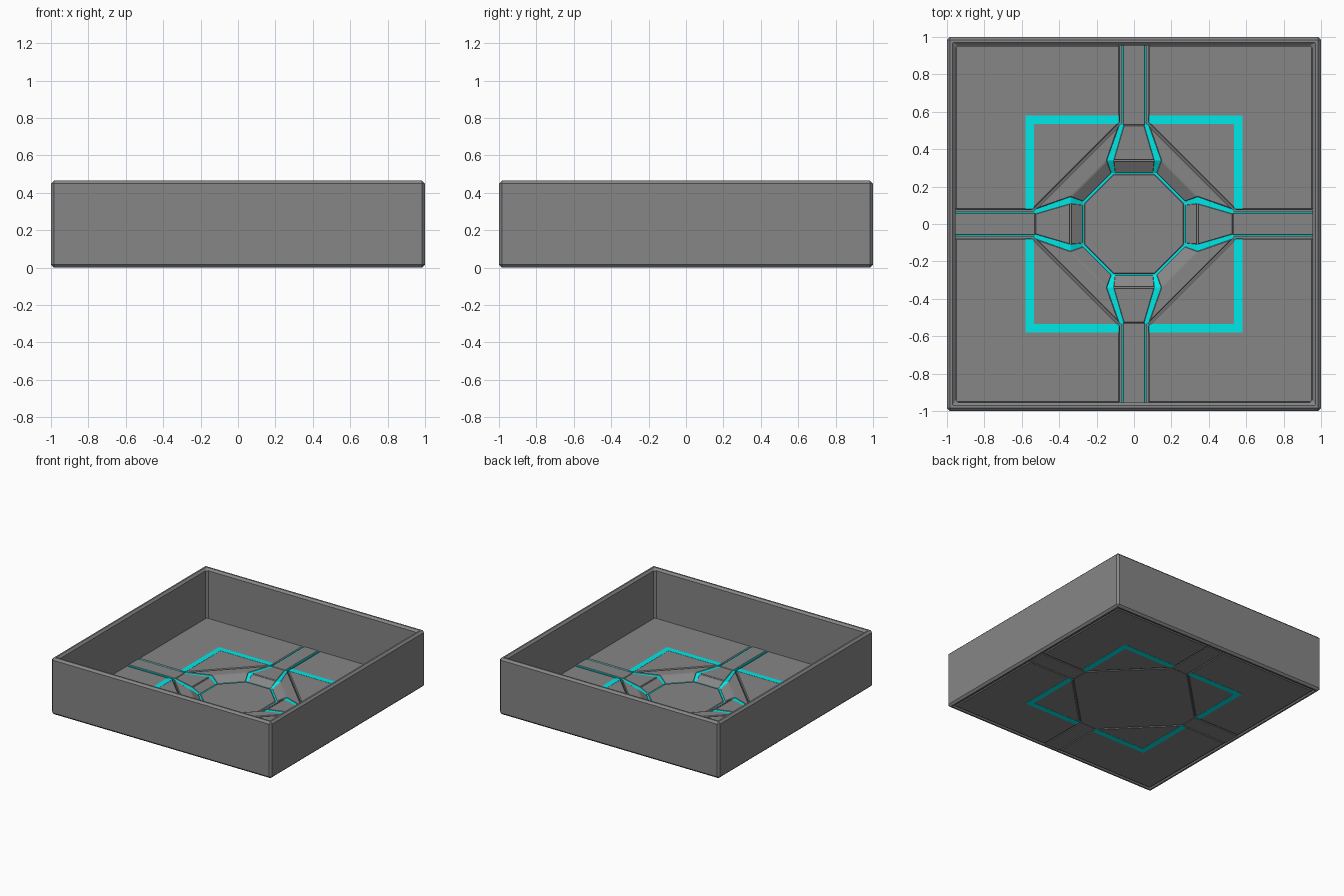
import bpy, bmesh
from math import pi, cos, sin

if "Cube" in bpy.data.objects:
    bpy.data.objects.remove(bpy.data.objects["Cube"])

cyan = bpy.data.materials.new("cyan_trim")
cyan.diffuse_color = (0.0, 0.81, 0.81, 1)
cyan.use_nodes = True
cyan.node_tree.nodes["Principled BSDF"].inputs["Base Color"].default_value = cyan.diffuse_color
grey = bpy.data.materials.new("dark_grey")
grey.diffuse_color = (0.24, 0.24, 0.24, 1)
grey.use_nodes = True
grey.node_tree.nodes["Principled BSDF"].inputs["Base Color"].default_value = grey.diffuse_color


def finish(name, bm, bevel=0.0, mat=grey, turn=0):
    bmesh.ops.recalc_face_normals(bm, faces=bm.faces)
    me = bpy.data.meshes.new(name)
    bm.to_mesh(me)
    bm.free()
    ob = bpy.data.objects.new(name, me)
    bpy.context.collection.objects.link(ob)
    ob.rotation_euler.z = turn * pi / 2
    me.materials.append(mat)
    if bevel:
        m = ob.modifiers.new("edge", "BEVEL")
        m.width, m.segments, m.limit_method = bevel, 1, "ANGLE"
        m.angle_limit = 0.5
    return ob


def prism(name, pts, z0, z1, **kw):
    bm = bmesh.new()
    lo = [bm.verts.new((x, y, z0)) for x, y in pts]
    hi = [bm.verts.new((x, y, z1)) for x, y in pts]
    bm.faces.new(lo)
    bm.faces.new(hi)
    for i in range(len(pts)):
        j = (i + 1) % len(pts)
        bm.faces.new((lo[i], lo[j], hi[j], hi[i]))
    return finish(name, bm, **kw)


def ramp(name, rows, z0, **kw):
    """Solid strip: each row is a left and a right top point, flat underneath at z0."""
    bm = bmesh.new()
    secs = []
    for p, q in rows:
        secs.append([bm.verts.new(v) for v in (p, q, (q[0], q[1], z0), (p[0], p[1], z0))])
    for a, b in zip(secs, secs[1:]):
        for i in range(4):
            j = (i + 1) % 4
            bm.faces.new((a[i], a[j], b[j], b[i]))
    bm.faces.new(secs[0])
    bm.faces.new(secs[-1])
    return finish(name, bm, **kw)


def square(h):
    return [(-h, -h), (h, -h), (h, h), (-h, h)]


def octagon(apothem):
    r = apothem / cos(pi / 8)
    return [(r * cos(pi / 8 + i * pi / 4), r * sin(pi / 8 + i * pi / 4)) for i in range(8)]


# Surrounding wall
bm = bmesh.new()
rings = [[bm.verts.new((x, y, z)) for x, y in square(h)]
         for h, z in ((1.0, 0.0), (1.0, 0.465), (0.955, 0.465), (0.955, 0.0))]
for k in range(4):
    a, b = rings[k], rings[(k + 1) % 4]
    for i in range(4):
        j = (i + 1) % 4
        bm.faces.new((a[i], a[j], b[j], b[i]))
finish("outer_wall", bm, bevel=0.016)

# Thin plate closing the gaps, and the underside of the centre
prism("base_plate", square(0.96), 0.009, 0.014)
prism("centre_underside",
      [(0.07, 0.537), (0.537, 0.07), (0.537, -0.07), (0.07, -0.537),
       (-0.07, -0.537), (-0.537, -0.07), (-0.537, 0.07), (-0.07, 0.537)], 0.002, 0.012, bevel=0.003)

# Sunken octagonal floor with a cyan edge
prism("pit_edge", octagon(0.28), 0.010, 0.017, mat=cyan)
prism("pit_floor", octagon(0.267), 0.010, 0.022, bevel=0.006)

TOP = 0.060
for t in range(4):
    # Corner floor panel and its inlaid L-shaped stripe
    prism("floor_panel", [(0.076, 0.957), (0.957, 0.957), (0.957, 0.076), (0.541, 0.076), (0.076, 0.541)],
          0.002, TOP, bevel=0.007, turn=t)
    a, b, c = 0.534, 0.58, 0.080
    prism("floor_stripe", [(c, a), (a, a), (a, c), (b, c), (b, b), (c, b)],
          0.0005, TOP + 0.0015, mat=cyan, turn=t)
    # Walkway from wall to centre, with a wider flush underside
    prism("walkway", [(-0.058, 0.53), (0.058, 0.53), (0.058, 0.957), (-0.058, 0.957)],
          0.010, TOP, bevel=0.003, turn=t)
    prism("walkway_underside", [(-0.07, 0.537), (0.07, 0.537), (0.07, 0.957), (-0.07, 0.957)],
          0.002, 0.012, turn=t)
    # Arm: tapered tread, then a step sloping into the pit
    ramp("arm_tread", [((-0.056, 0.53, TOP), (0.056, 0.53, TOP)),
                       ((-0.111, 0.341, TOP), (0.111, 0.341, TOP))], 0.010, bevel=0.005, turn=t)
    ramp("arm_step", [((-0.111, 0.338, TOP), (0.111, 0.338, TOP)),
                      ((-0.106, 0.275, 0.021), (0.106, 0.275, 0.021))], 0.010, bevel=0.005, turn=t)
    # Diagonal bank between two arms
    ramp("diagonal_bank", [((0.077, 0.53, TOP), (0.53, 0.077, TOP)),
                           ((0.143, 0.34, TOP), (0.34, 0.143, TOP)),
                           ((0.119, 0.275, 0.021), (0.275, 0.119, 0.021))], 0.010, bevel=0.006, turn=t)
    # Cyan strips on both sides of walkway and arm
    for s in (-1, 1):
        prism("walkway_strip", [(s * 0.056, 0.53), (s * 0.068, 0.53), (s * 0.068, 0.957), (s * 0.056, 0.957)],
              0.011, TOP - 0.003, mat=cyan, turn=t)
        z = TOP - 0.003
        ramp("arm_strip", [((s * 0.053, 0.535, z), (s * 0.076, 0.535, z)),
                           ((s * 0.107, 0.34, z), (s * 0.145, 0.34, z)),
                           ((s * 0.102, 0.273, 0.019), (s * 0.121, 0.273, 0.019))], 0.011, mat=cyan, turn=t)
